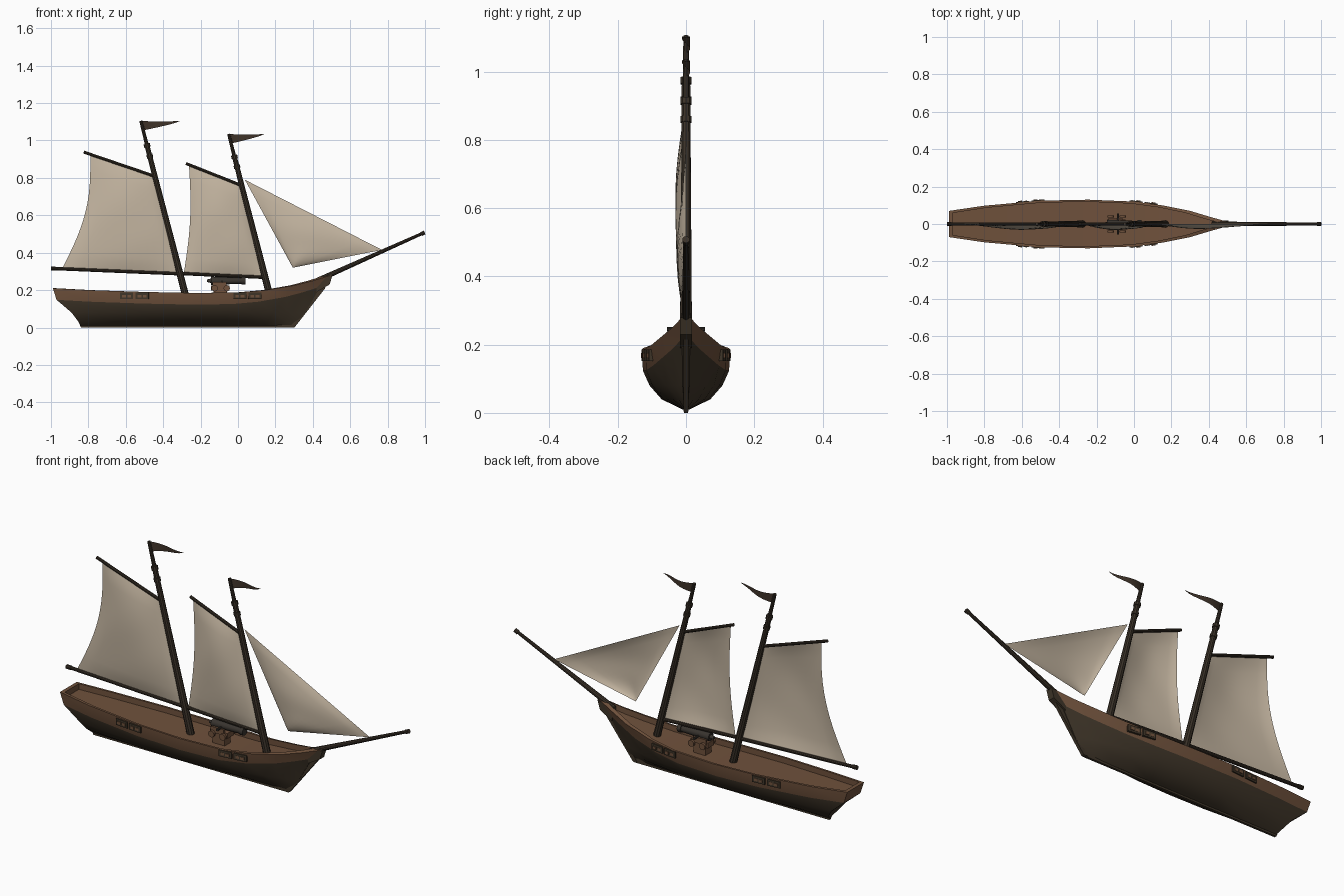
import bpy, bmesh, math
from mathutils import Vector

cube = bpy.data.objects.get("Cube")
if cube:
    bpy.data.objects.remove(cube, do_unlink=True)


def material(name, rgb):
    m = bpy.data.materials.new(name)
    m.use_nodes = True
    m.diffuse_color = (*rgb, 1)
    m.node_tree.nodes["Principled BSDF"].inputs["Base Color"].default_value = (*rgb, 1)
    return m


PLANK = material("warm plank brown", (0.16, 0.083, 0.045))
HULL = material("dark hull wood", (0.05, 0.036, 0.022))
SPAR = material("dark spar wood", (0.042, 0.031, 0.021))
CANVAS = material("cream canvas", (0.56, 0.47, 0.36))
FLAG = material("pennant brown", (0.05, 0.033, 0.022))
IRON = material("gun iron", (0.04, 0.034, 0.028))


def finish(name, bm, *mats, angle=35):
    bmesh.ops.remove_doubles(bm, verts=bm.verts, dist=1e-5)
    bmesh.ops.recalc_face_normals(bm, faces=bm.faces)
    me = bpy.data.meshes.new(name)
    bm.to_mesh(me)
    bm.free()
    for m in mats:
        me.materials.append(m)
    ob = bpy.data.objects.new(name, me)
    bpy.context.collection.objects.link(ob)
    bpy.ops.object.select_all(action='DESELECT')
    ob.select_set(True)
    bpy.context.view_layer.objects.active = ob
    bpy.ops.object.shade_smooth_by_angle(angle=math.radians(angle))
    return ob


def spar(name, a, b, r1, r2, mat=SPAR, sides=10):
    a, b = Vector(a), Vector(b)
    bm = bmesh.new()
    bmesh.ops.create_cone(bm, cap_ends=True, segments=sides, radius1=r1, radius2=r2, depth=(b - a).length)
    ob = finish(name, bm, mat)
    ob.location = (a + b) / 2
    ob.rotation_euler = (b - a).to_track_quat('Z', 'Y').to_euler()
    return ob


def box(name, loc, size, mat, yaw=0):
    bm = bmesh.new()
    bmesh.ops.create_cube(bm, size=1)
    bmesh.ops.scale(bm, vec=size, verts=bm.verts)
    ob = finish(name, bm, mat)
    ob.location, ob.rotation_euler = loc, (0, 0, yaw)
    return ob


def slab(name, pts, thick, mat):
    # side profile in x and z, extruded across the ship
    bm = bmesh.new()
    face = bm.faces.new([bm.verts.new((x, -thick / 2, z)) for x, z in pts])
    out = bmesh.ops.extrude_face_region(bm, geom=[face])["geom"]
    bmesh.ops.translate(bm, vec=(0, thick, 0), verts=[v for v in out if isinstance(v, bmesh.types.BMVert)])
    return finish(name, bm, mat)


# Hull stations: position along length, half width, sheer height
STATIONS = [(0, .07, .21), (.128, .098, .20), (.33, .125, .19), (.5, .13, .185), (.664, .12, .187),
            (.765, .10, .20), (.866, .07, .225), (.933, .04, .25), (1, .012, .28)]
# Hull rows: stern x, bow x, width factor, inset, height rule
ROWS = [(-.84, .30, .08, 0, lambda s: .01),
        (-.86, .325, .55, 0, lambda s: .04),
        (-.89, .36, .82, 0, lambda s: .08),
        (-.97, .44, .97, 0, lambda s: s - .062),
        (-.99, .50, 1, 0, lambda s: s),
        (-.97, .47, 1, .011, lambda s: s),
        (-.97, .47, 1, .011, lambda s: s - .03)]


def hull():
    bm = bmesh.new()
    loops = []
    for u, w, s in STATIONS:
        sides = []
        for sign in (1, -1):
            sides.append([bm.verts.new((a + (b - a) * u, sign * max(w * k - inset, .003), zf(s)))
                          for a, b, k, inset, zf in ROWS])
        loops.append(sides[0] + sides[1][::-1])
    n, half = len(loops[0]), len(ROWS)

    def quad(verts, row):
        bm.faces.new(verts).material_index = 1 if row < 3 else 0
    for p, q in zip(loops, loops[1:]):
        for i in range(n):
            j = (i + 1) % n
            quad((p[i], p[j], q[j], q[i]), i if i < half else n - 2 - i)
        p[-1].index = 0
    # keel underside takes the dark wood
    for f in bm.faces:
        if max(v.co.z for v in f.verts) < .02:
            f.material_index = 1
    # transom and stem closures
    for end in (loops[0], loops[-1]):
        for i in range(half - 1):
            quad((end[i], end[i + 1], end[n - 2 - i], end[n - 1 - i]), i)
    finish("hull", bm, PLANK, HULL, angle=28)


hull()
slab("keel", [(-.84, 0), (.30, 0), (.32, .025), (-.85, .025)], .012, HULL)
slab("stem_post", [(.28, .004), (.305, .004), (.47, .215), (.42, .215)], .016, HULL)
slab("bow_beak", [(.42, .25), (.505, .28), (.49, .23), (.42, .19)], .036, HULL)


def half_width(x):
    u = (x + .99) / 1.49
    for (a, w, _), (b, v, _) in zip(STATIONS, STATIONS[1:]):
        if a <= u <= b:
            return w + (v - w) * (u - a) / (b - a)


# Gun ports, in pairs on each side
for side, label in ((1, "left"), (-1, "right")):
    for i, x in enumerate((-.595, -.512, .01, .09)):
        yaw = side * math.atan2(half_width(x + .03) - half_width(x - .03), .06)
        y = side * half_width(x)
        box(f"{label}_port_frame_{i}", (x, y * .99, .169), (.07, .012, .034), HULL, yaw)
        for k in (-1, 1):
            box(f"{label}_port_lid_{i}_{k}", (x + k * .014, y * .99 + side * .003, .168),
                (.02, .012, .014), PLANK, yaw)


def lerp(a, b, t):
    return tuple(p + (q - p) * t for p, q in zip(a, b))


# Raked masts with bands and a curling pennant
def mast(name, foot, top, flag_len):
    foot, top = (foot[0], 0, foot[1]), (top[0], 0, top[1])
    spar(name, foot, lerp(foot, top, .86), .019, .013)
    spar(name + "_topmast", lerp(foot, top, .80), top, .011, .008)
    for i, t in enumerate((.80, .86)):
        spar(f"{name}_band_{i}", lerp(foot, top, t - .008), lerp(foot, top, t + .012), .017, .017)
    bm = bmesh.new()
    rows = []
    for i in range(9):
        t = i / 8
        y = .012 * math.sin(t * 5)
        x = top[0] + flag_len * t
        rows.append((bm.verts.new((x, y, top[2] - .004 * math.sin(t * math.pi))),
                     bm.verts.new((x + .012 * (1 - t), y, top[2] - .05 * (1 - t) ** .8 - .001))))
    for p, q in zip(rows, rows[1:]):
        bm.faces.new((p[0], p[1], q[1], q[0]))
    finish(name + "_pennant", bm, FLAG)


mast("main_mast", (-.275, .15), (-.52, 1.105), .21)
mast("fore_mast", (.175, .15), (-.05, 1.035), .19)

# Gaffs, booms and bowsprit
for name, a, b, r in (("main_gaff", (-.825, .938), (-.44, .807), .008),
                      ("fore_gaff", (-.278, .877), (.025, .757), .008),
                      ("main_boom", (-1, .316), (-.305, .287), .009),
                      ("fore_boom", (-.31, .289), (.15, .268), .009)):
    spar(name, (a[0], 0, a[1]), (b[0], 0, b[1]), r, r)
spar("boom_end_cap", (-1, 0, .316), (-.975, 0, .315), .011, .011)
spar("bowsprit", (.42, 0, .25), (.99, 0, .505), .014, .008)
spar("bowsprit_cap", (.98, 0, .50), (.998, 0, .508), .011, .011)


# Sails: bellied sheets between four corners, hollow along the free edge
def sail(name, tl, tr, br, bl, hollow, belly, n=14):
    bm = bmesh.new()
    grid = []
    for j in range(n + 1):
        v = j / n
        row = []
        for i in range(n + 1):
            u = i / n
            x, z = lerp(lerp(tl, tr, u), lerp(bl, br, u), v)
            x += hollow * math.sin(math.pi * v) * (1 - u)
            puff = (math.sin(math.pi * u) * math.sin(math.pi * v)) ** .6 if 0 < i < n and 0 < j < n else 0
            ripple = .003 * math.sin(7 * u + 4 * v) * math.sin(6 * v)
            row.append(bm.verts.new((x, -belly * puff + ripple * puff, z)))
        grid.append(row)
    for p, q in zip(grid, grid[1:]):
        for i in range(n):
            vs = (p[i], p[i + 1], q[i + 1], q[i])
            if (vs[2].co - vs[3].co).length > 1e-5:
                bm.faces.new(vs)
            else:
                bm.faces.new(vs[:3])
    finish(name, bm, CANVAS, angle=60)


sail("main_sail", (-.79, .925), (-.45, .81), (-.295, .29), (-.94, .315), .05, .03)
sail("fore_sail", (-.262, .868), (.012, .76), (.145, .27), (-.29, .288), .02, .03)
sail("jib", (.037, .79), (.77, .415), (.293, .32), (.293, .32), 0, .025)

# Deck gun on a wheeled carriage
box("gun_carriage", (-.095, 0, .212), (.10, .05, .028), PLANK)
box("gun_bed", (-.095, 0, .178), (.07, .05, .045), PLANK)
for side in (1, -1):
    box(f"carriage_cheek_{side}", (-.10, side * .026, .228), (.075, .01, .03), PLANK)
    for x in (-.125, -.06):
        spar(f"carriage_wheel_{side}_{x}", (x, side * .034, .21), (x, side * .046, .21), .017, .017, PLANK, 12)
spar("gun_trunnion", (-.085, -.055, .245), (-.085, .055, .245), .006, .006, IRON)
spar("gun_barrel", (-.145, 0, .25), (.03, 0, .25), .022, .016, IRON, 12)
spar("gun_muzzle", (.02, 0, .25), (.04, 0, .25), .021, .021, IRON, 12)
spar("gun_knob", (-.165, 0, .25), (-.145, 0, .25), .007, .012, IRON)
